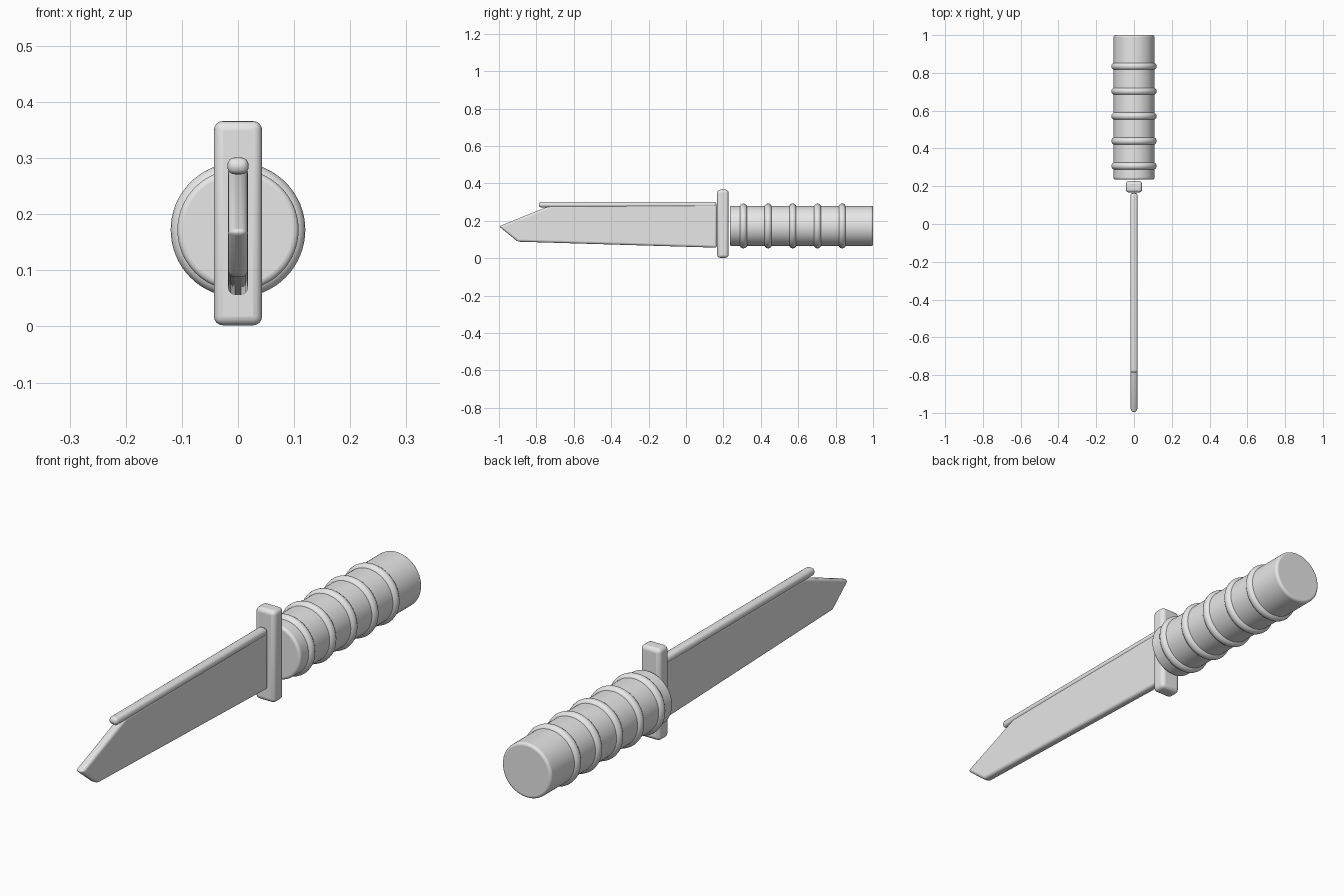
import bpy
import bmesh
import math

cube = bpy.data.objects.get("Cube")
if cube:
    bpy.data.objects.remove(cube, do_unlink=True)

# Single plain grey for every part
grey = bpy.data.materials.new("plain grey")
grey.use_nodes = True
colour = (0.8, 0.8, 0.8, 1)
grey.diffuse_color = colour
grey.node_tree.nodes["Principled BSDF"].inputs["Base Color"].default_value = colour

AXIS_Z = 0.172  # height of the grip's centre line


def finish(obj, name, bevel=0.0, segments=4):
    """Name, colour, round and smooth a part."""
    obj.name = obj.data.name = name
    obj.data.materials.append(grey)
    if bevel:
        mod = obj.modifiers.new("rounded edges", "BEVEL")
        mod.width = bevel
        mod.segments = segments
        mod.limit_method = "ANGLE"
        mod.angle_limit = math.radians(25)
    bpy.ops.object.select_all(action="DESELECT")
    obj.select_set(True)
    bpy.context.view_layer.objects.active = obj
    bpy.ops.object.shade_smooth_by_angle(angle=math.radians(35))
    return obj


def box(name, x, y, z, bevel):
    """Rounded box from (min, max) ranges."""
    bpy.ops.mesh.primitive_cube_add(size=1, location=[sum(r) / 2 for r in (x, y, z)])
    obj = bpy.context.object
    obj.scale = [r[1] - r[0] for r in (x, y, z)]
    bpy.ops.object.transform_apply(location=False, rotation=False, scale=True)
    return finish(obj, name, bevel)


# Blade: side profile (y, z) extruded across its thickness
profile = [(-1.0, 0.17), (-0.9, 0.088), (0.165, 0.056), (0.165, 0.288), (-0.72, 0.283)]
half = 0.0175
bm = bmesh.new()
face = bm.faces.new([bm.verts.new((-half, y, z)) for y, z in profile])
extruded = bmesh.ops.extrude_face_region(bm, geom=[face])
moved = [v for v in extruded["geom"] if isinstance(v, bmesh.types.BMVert)]
bmesh.ops.translate(bm, verts=moved, vec=(2 * half, 0, 0))
bmesh.ops.recalc_face_normals(bm, faces=bm.faces[:])
mesh = bpy.data.meshes.new("blade")
bm.to_mesh(mesh)
bm.free()
blade = bpy.data.objects.new("blade", mesh)
bpy.context.collection.objects.link(blade)
finish(blade, "blade", 0.012)

# Spine bar along the blade's back, and the cross guard
box("spine", (-0.019, 0.019), (-0.787, 0.163), (0.271, 0.301), 0.0135)
box("guard", (-0.043, 0.043), (0.167, 0.227), (0.002, 0.366), 0.016)

# Grip cylinder with softened ends
bpy.ops.mesh.primitive_cylinder_add(
    vertices=64, radius=0.108, depth=0.765,
    location=(0, 0.6175, AXIS_Z), rotation=(math.pi / 2, 0, 0))
finish(bpy.context.object, "grip", 0.01)

# Raised rings around the grip
for i in range(5):
    bpy.ops.mesh.primitive_torus_add(
        major_segments=64, minor_segments=16, major_radius=0.1, minor_radius=0.02,
        location=(0, 0.307 + 0.132 * i, AXIS_Z), rotation=(math.pi / 2, 0, 0))
    finish(bpy.context.object, f"grip_ring_{i + 1}")
